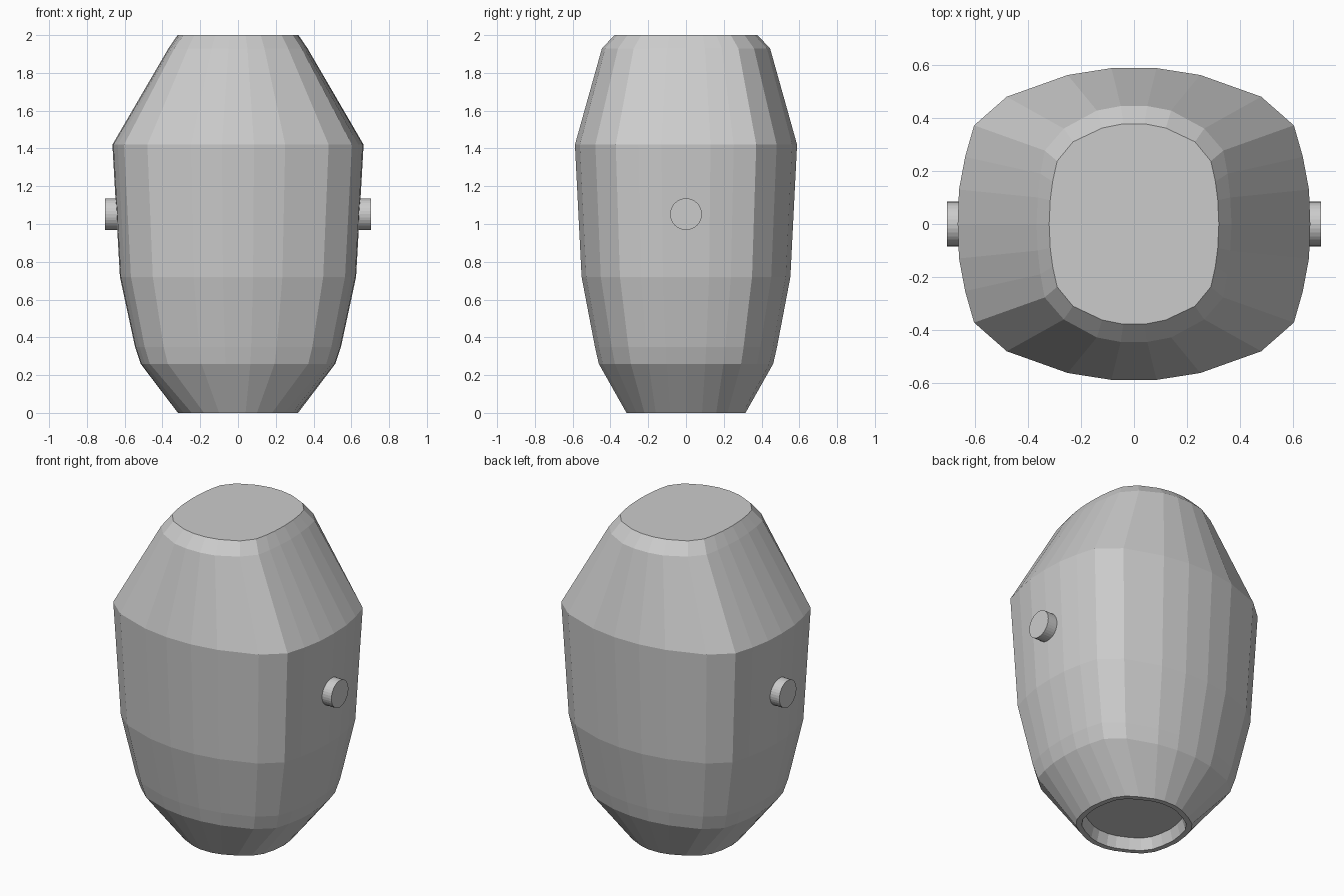
import bpy, bmesh, math

if "Cube" in bpy.data.objects:
    bpy.data.objects.remove(bpy.data.objects["Cube"])

# Quarter cross-sections, from the side (+x) round to the back (+y)
BELLY = [(.665, 0), (.66, .13), (.637, .253), (.603, .372), (.48, .48), (.25, .562), (.085, .588)]
FOOT = [(.318, 0), (.308, .085), (.288, .16), (.245, .22), (.18, .262), (.1, .3), (.04, .315)]
SHOULDER = [(.368, 0), (.363, .1), (.353, .19), (.337, .277), (.265, .36), (.14, .428), (.05, .445)]
LID = [(.32, 0), (.316, .09), (.307, .16), (.29, .237), (.23, .31), (.12, .362), (.04, .378)]


def full_ring(quarter, sx=1, sy=1):
    """Mirror a quarter section into a closed outline."""
    q = [(x * sx, y * sy) for x, y in quarter]
    half = q + [(-x, y) for x, y in reversed(q)]
    return half + [(-x, -y) for x, y in half[1:-1]]


def loft(name, sections):
    """Skin a stack of outlines and cap both ends."""
    bm = bmesh.new()
    rings = [[bm.verts.new((x, y, z)) for x, y in full_ring(q, sx, sy)]
             for z, q, sx, sy in sections]
    n = len(rings[0])
    for a, b in zip(rings, rings[1:]):
        for i in range(n):
            j = (i + 1) % n
            bm.faces.new((a[i], a[j], b[j], b[i]))
    bm.faces.new(rings[0][::-1])
    bm.faces.new(rings[-1])
    bmesh.ops.recalc_face_normals(bm, faces=bm.faces)
    mesh = bpy.data.meshes.new(name)
    bm.to_mesh(mesh)
    bm.free()
    obj = bpy.data.objects.new(name, mesh)
    bpy.context.collection.objects.link(obj)
    return obj


# Barrel body: recessed base, foot, belly, shoulder and flat top
loft("barrel_body", [
    (.07, FOOT, .84, .84),
    (0, FOOT, .9, .9),
    (0, FOOT, 1, 1),
    (.26, BELLY, .775, .785),
    (.35, BELLY, .82, .82),
    (.72, BELLY, .94, .94),
    (1.42, BELLY, 1, 1),
    (1.93, SHOULDER, 1, 1),
    (2, LID, 1, 1),
])

# Round side pegs
for side, label in ((1, "right"), (-1, "left")):
    bpy.ops.mesh.primitive_cylinder_add(vertices=32, radius=.084, depth=.105,
                                        location=(side * .6525, 0, 1.052),
                                        rotation=(0, math.pi / 2, 0))
    bpy.context.object.name = label + "_peg"
